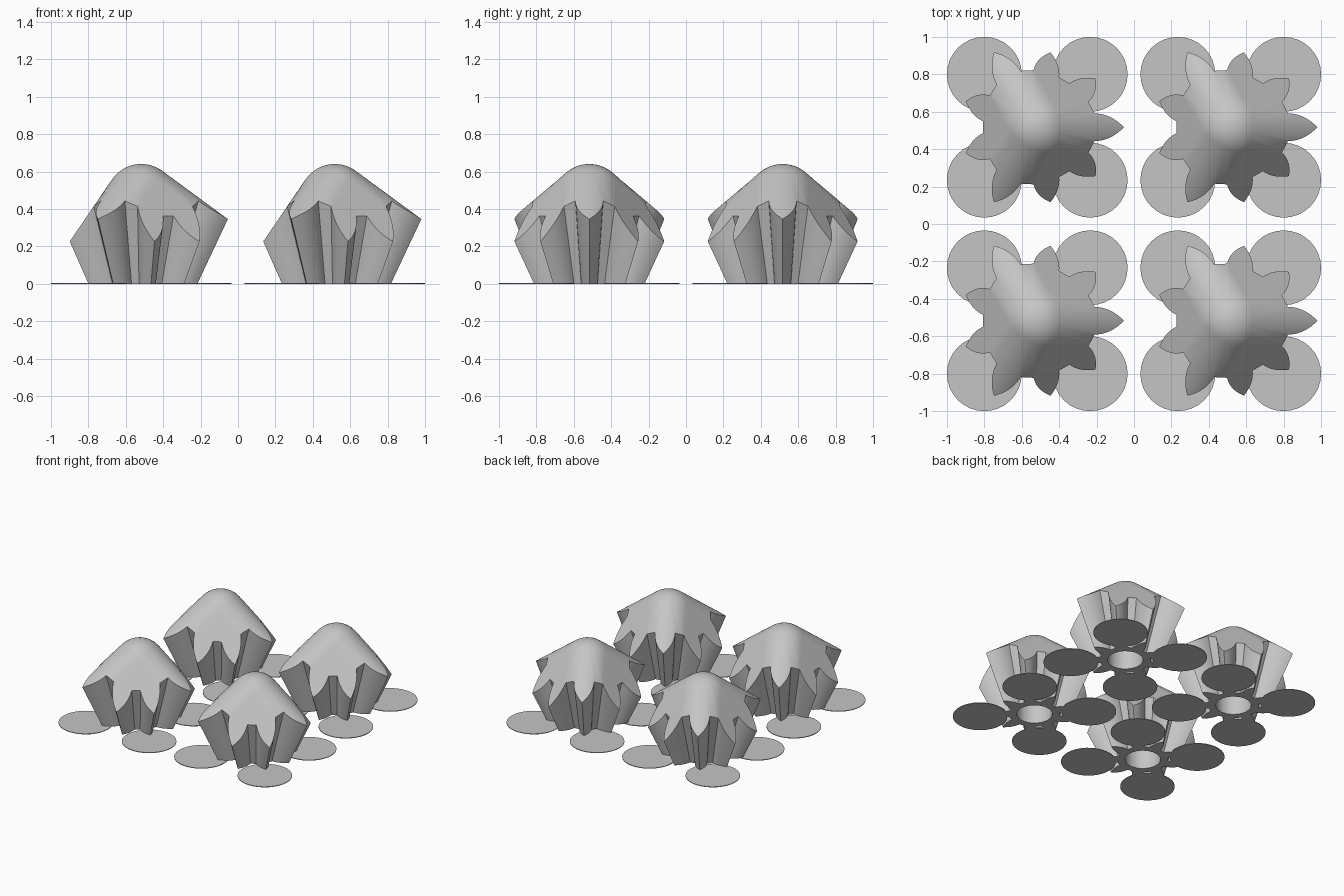
import bpy, bmesh, math
from mathutils import Vector, Matrix

if "Cube" in bpy.data.objects:
    bpy.data.objects.remove(bpy.data.objects["Cube"], do_unlink=True)

PITCH = 0.517                       # distance of each copy from the middle
FLARE = 1.57                        # growth of the section per unit of height
ROUND, CORE = 0.19, 0.45            # edge rounding and core apex of the crown
RIDGE = 0.735                       # slope of the three ridges
FACE = 2 * RIDGE                    # slope of the three flat sides
HOLE, HOLE_DEPTH = 0.13, 0.3
LOBES, RINGS, STEPS = 9, 28, 9

grey = bpy.data.materials.new("light_grey")
grey.use_nodes = True
colour = (0.56, 0.56, 0.56, 1)
grey.diffuse_color = colour
grey.node_tree.nodes["Principled BSDF"].inputs["Base Color"].default_value = colour


def crown_height(x, y):
    """Three-sided pyramid rounded by a sphere."""
    third = 2 * math.pi / 3
    r, a = math.hypot(x, y), math.atan2(y, x)
    a -= round(a / third) * third
    u, v = r * math.cos(a), r * abs(math.sin(a))
    root = math.sqrt(1 + FACE ** 2)
    half = math.pi / 3
    if v >= ROUND * FACE * math.sin(half) / root:
        return CORE + ROUND * root - FACE * (u * math.cos(half) + v * math.sin(half))
    z = CORE - RIDGE * u + math.sqrt((ROUND ** 2 - v * v) * (1 + RIDGE ** 2))
    if u < RIDGE * (z - CORE):
        z = CORE + math.sqrt(max(ROUND ** 2 - r * r, 0))
    return z


def section():
    """Nine pointed lobes with narrow flat valleys, at the foot."""
    neck, tip, width = 0.18, 0.30, 0.044
    side = []
    for i in range(STEPS):
        t = i / STEPS
        side.append((neck + (tip - neck) * t, width * (1 - t ** 2.2)))
    lobe = [(r, -w) for r, w in side] + [(tip, 0)] + [(r, w) for r, w in reversed(side)]
    points = []
    for k in range(LOBES):
        turn = Matrix.Rotation(k * 2 * math.pi / LOBES, 2)
        points += [turn @ Vector(p) for p in lobe]
    return points


def rim_point(p):
    """Where the flared wall meets the crown."""
    low, high = 0.0, 0.64
    for _ in range(30):
        z = (low + high) / 2
        q = p * (1 + FLARE * z)
        if crown_height(q.x, q.y) > z:
            low = z
        else:
            high = z
    return Vector((q.x, q.y, z))


def build_body():
    bm = bmesh.new()
    foot = section()
    rim = [rim_point(p) for p in foot]
    # From the blind hole, over the foot and wall, to the crown
    loops = [[(*(p.normalized() * HOLE), HOLE_DEPTH) for p in foot],
             [(*(p.normalized() * HOLE), 0) for p in foot],
             [(p.x, p.y, 0) for p in foot], rim]
    for i in range(RINGS - 1, 0, -1):
        f = i / RINGS
        loops.append([(p.x * f, p.y * f, crown_height(p.x * f, p.y * f)) for p in rim])
    rows = [[bm.verts.new(c) for c in loop] for loop in loops]
    n = len(foot)
    for a, b in zip(rows, rows[1:]):
        for i in range(n):
            j = (i + 1) % n
            bm.faces.new((a[i], a[j], b[j], b[i]))
    apex = bm.verts.new((0, 0, crown_height(0, 0)))
    for i in range(n):
        bm.faces.new((rows[-1][i], rows[-1][(i + 1) % n], apex))
    bm.faces.new(rows[0])
    bmesh.ops.recalc_face_normals(bm, faces=bm.faces)
    mesh = bpy.data.meshes.new("fluted_body")
    bm.to_mesh(mesh)
    bm.free()
    return mesh


def build_pads():
    """Four thin round pads around the foot."""
    bm = bmesh.new()
    thick = 0.005
    for k in range(4):
        a = math.pi / 4 + k * math.pi / 2
        place = Matrix.Translation((0.4 * math.cos(a), 0.4 * math.sin(a), thick / 2))
        bmesh.ops.create_cone(bm, cap_ends=True, segments=32, radius1=0.2,
                              radius2=0.2, depth=thick, matrix=place)
    mesh = bpy.data.meshes.new("ground_pads")
    bm.to_mesh(mesh)
    bm.free()
    return mesh


body, pads = build_body(), build_pads()
for mesh in (body, pads):
    mesh.materials.append(grey)

# Four copies in a square
for sx, side in ((-1, "right"), (1, "left")):
    for sy, end in ((-1, "front"), (1, "back")):
        for mesh in (body, pads):
            ob = bpy.data.objects.new(f"{mesh.name}_{end}_{side}", mesh)
            ob.location = (sx * PITCH, sy * PITCH, 0)
            bpy.context.collection.objects.link(ob)
            if mesh is body and sx == sy == -1:
                bpy.ops.object.select_all(action='DESELECT')
                ob.select_set(True)
                bpy.context.view_layer.objects.active = ob
                bpy.ops.object.shade_smooth_by_angle(angle=math.radians(28))
